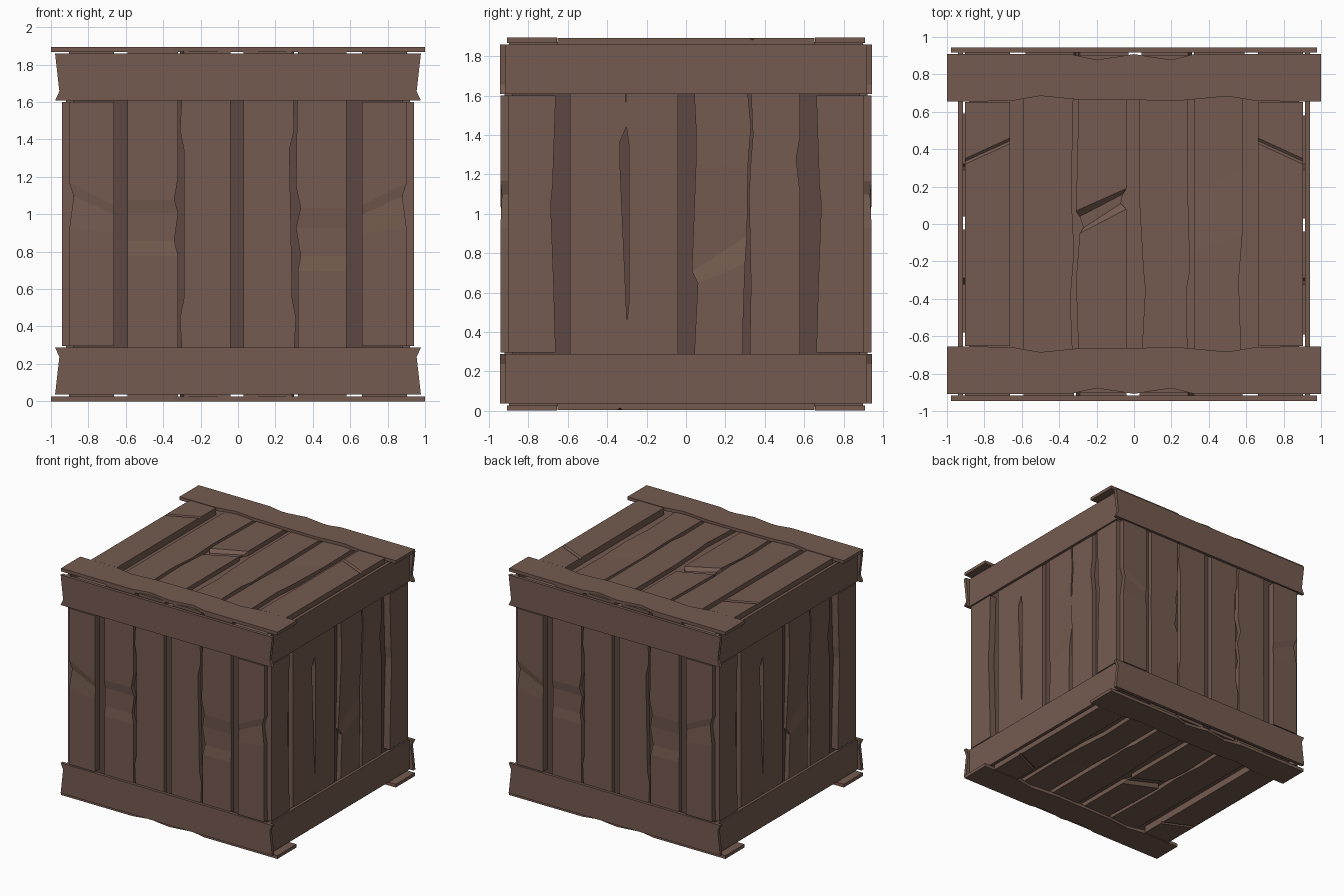
import bpy, bmesh
from mathutils import Vector as V

if "Cube" in bpy.data.objects:
    bpy.data.objects.remove(bpy.data.objects["Cube"])


def material(name, rgb):
    m = bpy.data.materials.new(name)
    m.diffuse_color = (*rgb, 1)
    m.use_nodes = True
    m.node_tree.nodes["Principled BSDF"].inputs["Base Color"].default_value = m.diffuse_color
    return m


WOOD = material("wood", (0.175, 0.105, 0.079))
DARK = material("dark_wood", (0.108, 0.064, 0.052))
C = V((0, 0, 0.9475))

# each side of the crate: across axis, up axis, outward axis, distance to outer surface
SIDES = {
    "front": (V((1, 0, 0)), V((0, 0, 1)), V((0, -1, 0)), 0.945),
    "back": (V((-1, 0, 0)), V((0, 0, 1)), V((0, 1, 0)), 0.945),
    "right": (V((0, 1, 0)), V((0, 0, 1)), V((1, 0, 0)), 0.942),
    "left": (V((0, -1, 0)), V((0, 0, 1)), V((-1, 0, 0)), 0.942),
    "top": (V((1, 0, 0)), V((0, 1, 0)), V((0, 0, 1)), 0.9475),
    "bottom": (V((1, 0, 0)), V((0, -1, 0)), V((0, 0, -1)), 0.9475),
}


def point(side, u, v, w):
    a, b, n, d = SIDES[side]
    return C + a * u + b * v + n * (d + w)


def finish(bm, name, mats):
    bmesh.ops.recalc_face_normals(bm, faces=bm.faces)
    me = bpy.data.meshes.new(name)
    bm.to_mesh(me)
    bm.free()
    for m in mats:
        me.materials.append(m)
    ob = bpy.data.objects.new(name, me)
    bpy.context.collection.objects.link(ob)
    return ob


def board(name, side, outline, w0, w1):
    """Flat board extruded from an outline."""
    bm = bmesh.new()
    lo = [bm.verts.new(point(side, u, v, w0)) for u, v in outline]
    hi = [bm.verts.new(point(side, u, v, w1)) for u, v in outline]
    bm.faces.new(lo)
    bm.faces.new(hi)
    n = len(lo)
    for i in range(n):
        bm.faces.new((lo[i], lo[(i + 1) % n], hi[(i + 1) % n], hi[i]))
    finish(bm, name, [WOOD])


def plank(name, side, u0, u1, h, w0, w1, cuts=()):
    """Upright plank lofted through cuts (v left, v right, edge shift left, right, depth)."""
    bm = bmesh.new()
    rings = []
    for vl, vr, dl, dr, dw in [(-h, -h, 0, 0, 0), *cuts, (h, h, 0, 0, 0)]:
        rings.append([bm.verts.new(point(side, u, v, w)) for u, v, w in (
            (u0 + dl, vl, w0), (u1 + dr, vr, w0), (u1 + dr, vr, w1 + dw), (u0 + dl, vl, w1 + dw))])
    for a, b in zip(rings, rings[1:]):
        for i in range(4):
            j = (i + 1) % 4
            bm.faces.new((a[i], a[j], b[j], b[i]))
    bm.faces.new(rings[0])
    bm.faces.new(rings[-1])
    finish(bm, name, [WOOD])


# dark inner box showing through the gaps
bm = bmesh.new()
bmesh.ops.create_cube(bm, size=1)
for v in bm.verts:
    v.co = C + V((v.co.x * 1.764, v.co.y * 1.77, v.co.z * 1.775))
for f in bm.faces:
    f.material_index = int(abs(f.normal.z) < 0.5)
finish(bm, "inner_box", [WOOD, DARK])

# worn edges and dents for the four inner planks of a side
SPANS = [(-0.59, -0.32), (-0.29, -0.04), (0.03, 0.29), (0.32, 0.58)]
WALL = [
    [(-0.17, -0.17, 0, 0, 0), (-0.09, -0.09, 0, -0.02, -0.01),
     (0.06, 0.06, 0, 0, -0.01), (0.13, 0.13, 0, -0.02, 0), (0.25, 0.25, 0, 0, 0)],
    [(-0.5, -0.5, -0.02, 0, 0), (-0.4, -0.4, 0, 0, 0), (0.4, 0.4, 0, 0, 0), (0.5, 0.5, -0.02, 0, 0)],
    [(-0.5, -0.5, 0, 0.02, 0), (-0.4, -0.4, 0, 0, 0), (0.4, 0.4, 0, -0.015, 0), (0.5, 0.5, 0, 0.01, 0)],
    [(-0.25, -0.25, 0, 0, 0), (-0.17, -0.17, 0.015, 0, -0.01),
     (-0.02, -0.02, -0.01, 0, -0.01), (0.09, 0.09, 0.015, 0, 0), (0.2, 0.2, -0.01, 0, 0)],
]
ENDS = [
    [(-0.5, -0.5, 0, 0.02, 0), (0.3, 0.3, 0, -0.015, 0), (0.42, 0.42, 0, -0.015, 0), (0.5, 0.5, 0, 0.02, 0)],
    [(-0.6, -0.6, -0.02, 0, 0), (-0.4, -0.4, 0, 0, 0), (0.4, 0.4, 0, 0, 0), (0.55, 0.55, -0.02, 0, 0)],
    [(-0.5, -0.5, 0.02, 0, 0), (-0.3, -0.2, 0.03, 0.01, 0), (-0.24, -0.06, 0, 0.02, -0.015),
     (0.3, 0.3, 0.02, 0.025, 0), (0.5, 0.5, 0.02, 0.04, 0)],
    [(-0.3, -0.3, 0.01, 0, 0), (0.15, 0.15, 0, 0, 0), (0.33, 0.33, 0.01, -0.02, 0), (0.45, 0.45, 0.02, 0, 0)],
]
LID = [
    [(-0.4, -0.4, 0, -0.02, 0), (-0.15, -0.15, 0, 0, 0), (0.15, 0.15, 0, -0.015, 0)],
    [(-0.3, -0.3, -0.02, 0, 0), (-0.05, 0.08, 0.0, 0.0, 0), (-0.02, 0.11, 0.02, -0.03, -0.025),
     (0.04, 0.16, 0.0, -0.02, -0.025), (0.07, 0.19, -0.02, 0, 0)],
    [(-0.35, -0.35, 0.03, -0.01, 0), (-0.25, -0.25, 0.02, 0.01, 0), (0.1, 0.1, 0, 0, 0)],
    [(-0.3, -0.3, 0, -0.02, 0), (-0.15, -0.05, 0, 0, 0), (0.15, 0.3, 0, 0, -0.01)],
]
# chips in the outer uprights
CHIP = {
    "wall": [(-0.05, -0.02, 0, -0.002, 0), (0.05, 0.15, 0, -0.025, -0.008), (0.1, 0.22, 0, 0, 0)],
    "end": [(-0.3, -0.3, 0.01, 0, 0), (0.1, 0.1, 0.025, 0, 0), (0.2, 0.2, 0.015, 0, 0)],
    "lid": [(0.43, 0.32, 0, 0, 0), (0.445, 0.335, 0, 0, -0.012), (0.46, 0.35, 0, 0, 0)],
}


def flip(cuts):
    return [(r, l, -dr, -dl, w) for l, r, dl, dr, w in cuts]


GROUPS = {"front": (WALL, "wall"), "back": (WALL, "wall"), "right": (ENDS, "end"),
          "left": (ENDS, "end"), "top": (LID, "lid"), "bottom": (LID, "lid")}

for side, (cuts, kind) in GROUPS.items():
    # inner planks, slightly set back
    for i, (a, b) in enumerate(SPANS):
        plank(f"{side}_plank_{i + 1}", side, a, b, 0.9, -0.062, -0.022, cuts[i])
    # outer uprights level with the rails
    plank(f"{side}_upright_right", side, 0.662, 0.903, 0.652, -0.062, -0.002, CHIP[kind])
    plank(f"{side}_upright_left", side, -0.903, -0.662, 0.652, -0.062, -0.002, flip(CHIP[kind]))
    # rails
    for s, end in ((1, "upper"), (-1, "lower")):
        if kind == "wall":      # notched ends
            pts = [(-0.978, 0.912), (0.978, 0.912), (0.955, 0.71), (0.978, 0.66),
                   (-0.978, 0.66), (-0.955, 0.71)]
        elif kind == "end":     # plain, fitted between front and back
            pts = [(-0.918, 0.912), (0.918, 0.912), (0.918, 0.66), (-0.918, 0.66)]
        else:                   # full length with wavy long edges
            pts = [(-1, 0.908), (-0.34, 0.908), (-0.2, 0.878), (0, 0.908), (0.2, 0.878),
                   (0.32, 0.908), (1, 0.908), (1, 0.655), (0.66, 0.657), (0.5, 0.683),
                   (0.25, 0.66), (-0.3, 0.665), (-0.5, 0.685), (-0.66, 0.657), (-1, 0.655)]
        board(f"{side}_{end}_rail", side, [(u, v * s) for u, v in pts], -0.027, 0)
